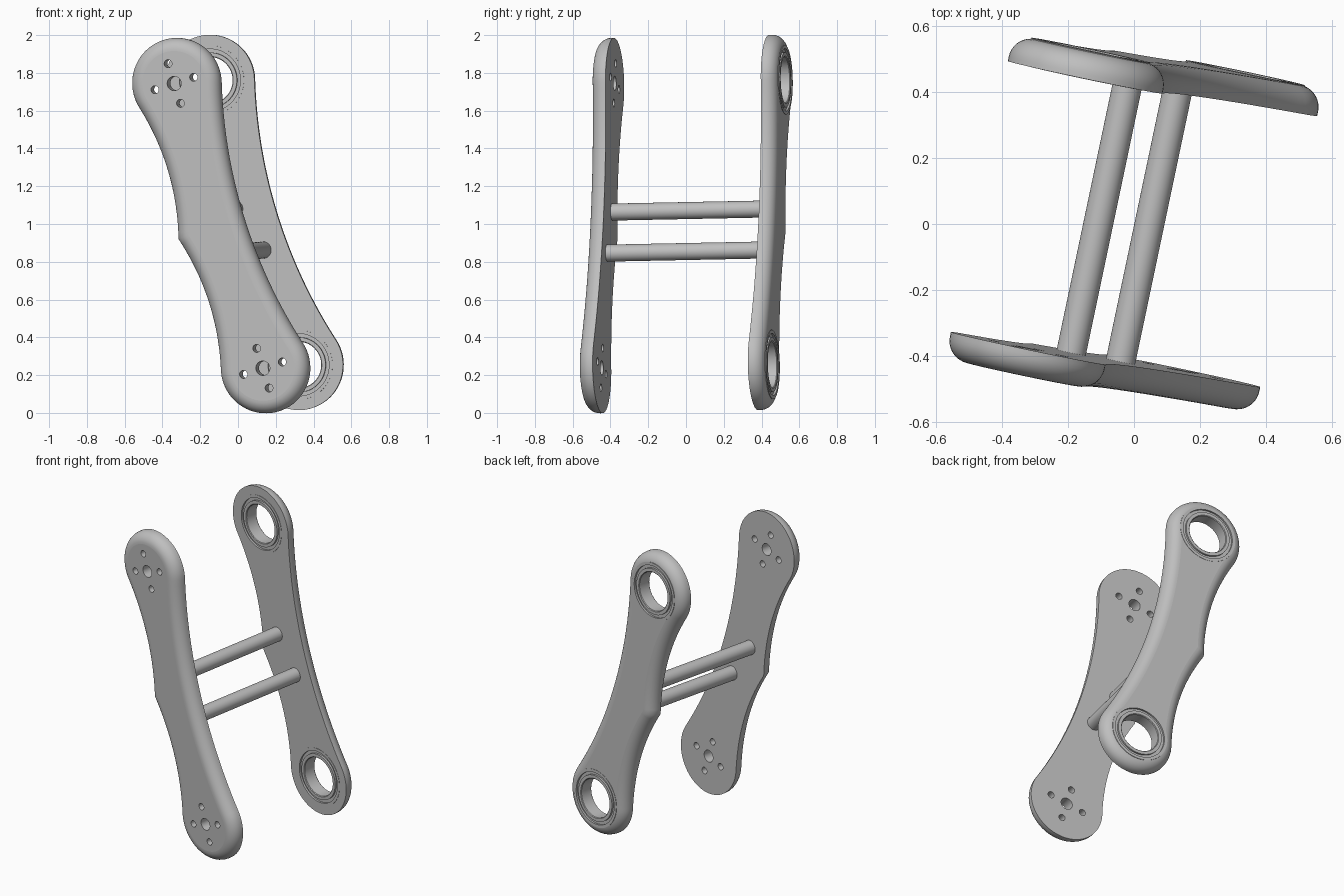
import bpy, bmesh
from math import cos, sin, pi, atan2, sqrt, radians
from mathutils import Matrix, Vector

if "Cube" in bpy.data.objects:
    bpy.data.objects.remove(bpy.data.objects["Cube"])

grey = bpy.data.materials.new("satin_grey")
grey.use_nodes = True
GREY = (0.52, 0.52, 0.52, 1)
grey.diffuse_color = GREY
grey.node_tree.nodes["Principled BSDF"].inputs["Base Color"].default_value = GREY

# Tilted frame shared by all parts: U across the links, V along them, W towards the front
W = -Vector((0.21, 1, 0.02)).normalized()
V = Vector((-0.3054, 0, 0.951))
V = (V - W * V.dot(W)).normalized()
U = V.cross(W)
FRAME = Matrix.Translation((0, 0, 1)) @ Matrix((U, V, W)).transposed().to_4x4()

END, R = 0.79, 0.24          # bore centre distance and end radius
INNER, THICK, FILLET = 0.42, 0.082, 0.068


def add_object(name, bm, place=True):
    bmesh.ops.recalc_face_normals(bm, faces=bm.faces)
    mesh = bpy.data.meshes.new(name)
    bm.to_mesh(mesh)
    bm.free()
    mesh.materials.append(grey)
    ob = bpy.data.objects.new(name, mesh)
    bpy.context.collection.objects.link(ob)
    if place:
        ob.matrix_world = FRAME
    return ob


def smooth(ob):
    bpy.ops.object.select_all(action='DESELECT')
    ob.select_set(True)
    bpy.context.view_layer.objects.active = ob
    bpy.ops.object.shade_smooth_by_angle(angle=radians(32))
    for p in ob.data.polygons:        # flat caps stay flat
        if abs(p.normal.z) > 0.999:
            p.use_smooth = False


def add_cylinder(bm, u, v, r, w0, w1, seg=48):
    bmesh.ops.create_cone(bm, cap_ends=True, segments=seg, radius1=r, radius2=r, depth=w1 - w0,
                          matrix=Matrix.Translation((u, v, (w0 + w1) / 2)))


def link_outline():
    """Rounded ends, one long hollow side, and one side with two hollows meeting in a point."""
    waist = 0.13
    rho = (waist**2 + END**2 - R**2) / (2 * (R - waist))
    c = rho + waist
    a0 = atan2(-END, c)                       # tangent direction from the upper end
    v_join = 0.72
    u_join = -sqrt(R**2 - (END - v_join)**2)
    a1 = atan2(v_join - END, u_join) + 2 * pi
    n = 40
    upper = []
    # long hollow side, from the middle up
    sweep = atan2(END, c)
    for i in range(n // 2):
        t = sweep * i / (n // 2)
        upper.append(Vector((c - rho * cos(t), rho * sin(t))))
    # round end
    for i in range(n + 1):
        t = a0 + (a1 - a0) * i / n
        upper.append(Vector((R * cos(t), END + R * sin(t))))
    # pointed side, back down to the middle
    for i in range(1, n // 2 + 1):
        t = 1 - i / (n // 2)
        u = -0.24 + (u_join + 0.24) * t + 0.2 * t * (1 - t)
        upper.append(Vector((u, v_join * t)))
    lower = [Vector((p.x, -p.y)) for p in reversed(upper[1:-1])]
    return upper + lower


def inset(points, d):
    result = []
    for i, p in enumerate(points):
        e0 = (p - points[i - 1]).normalized()
        e1 = (points[(i + 1) % len(points)] - p).normalized()
        n0, n1 = Vector((-e0.y, e0.x)), Vector((-e1.y, e1.x))
        result.append(p + (n0 + n1) * d / (1 + n0.dot(n1)))
    return result


def make_link(name, side, holes):
    bm = bmesh.new()
    outline = link_outline()
    steps = 9
    layers = [(0, 0)]
    for i in range(steps + 1):
        t = pi / 2 * i / steps
        layers.append((FILLET * (1 - cos(t)), THICK - FILLET + FILLET * sin(t)))
    rings = [[bm.verts.new((p.x, p.y, side * (INNER + h))) for p in inset(outline, d)]
             for d, h in layers]
    count = len(outline)
    for a, b in zip(rings, rings[1:]):
        for i in range(count):
            j = (i + 1) % count
            bm.faces.new((a[i], a[j], b[j], b[i]))
    bm.faces.new(rings[0])
    bm.faces.new(rings[-1])
    ob = add_object(name, bm)

    # bore the holes
    bm = bmesh.new()
    for u, v, r in holes:
        w = sorted((side * (INNER - 0.1), side * (INNER + THICK + 0.1)))
        add_cylinder(bm, u, v, r, *w)
    cutter = add_object(name + "_cutter", bm)
    cutter.hide_render = True
    mod = ob.modifiers.new("holes", 'BOOLEAN')
    mod.operation, mod.solver, mod.object = 'DIFFERENCE', 'EXACT', cutter
    bpy.context.view_layer.update()
    deps = bpy.context.evaluated_depsgraph_get()
    ob.data = bpy.data.meshes.new_from_object(ob.evaluated_get(deps))
    ob.modifiers.clear()
    bpy.data.objects.remove(cutter)
    smooth(ob)


# Front link: shaft hole with four screw holes at each end
screws = []
for e in (-END, END):
    screws.append((0, e, 0.038))
    screws += [(0.11 * cos(k * pi / 2), e + 0.11 * sin(k * pi / 2), 0.021) for k in range(4)]
make_link("front_link", 1, screws)

# Back link: large bores holding bearings
make_link("back_link", -1, [(0, e, 0.18) for e in (-END, END)])


def make_bearing(name, v):
    """Turned ring with a groove on both faces."""
    bm = bmesh.new()
    mid, half = -(INNER + THICK / 2), THICK / 2 + 0.002
    face = [(0.122, half - 0.004), (0.126, half), (0.146, half), (0.146, half - 0.012),
            (0.165, half - 0.012), (0.165, half), (0.184, half)]
    profile = face + [(r, -h) for r, h in reversed(face)]
    verts = [bm.verts.new((r, 0, h)) for r, h in profile]
    edges = [bm.edges.new((verts[i - 1], verts[i])) for i in range(len(verts))]
    bmesh.ops.spin(bm, geom=verts + edges, axis=(0, 0, 1), cent=(0, 0, 0),
                   angle=2 * pi, steps=64, use_merge=True)
    bmesh.ops.remove_doubles(bm, verts=bm.verts, dist=1e-5)
    bmesh.ops.translate(bm, verts=bm.verts, vec=(0, v, mid))
    smooth(add_object(name, bm))


make_bearing("upper_bearing", END)
make_bearing("lower_bearing", -END)

# Cross rods joining the links
for name, u, v in (("upper_rod", -0.08, 0.1), ("lower_rod", 0, -0.153)):
    bm = bmesh.new()
    add_cylinder(bm, u, v, 0.045, -INNER - 0.01, INNER + 0.01)
    smooth(add_object(name, bm))
